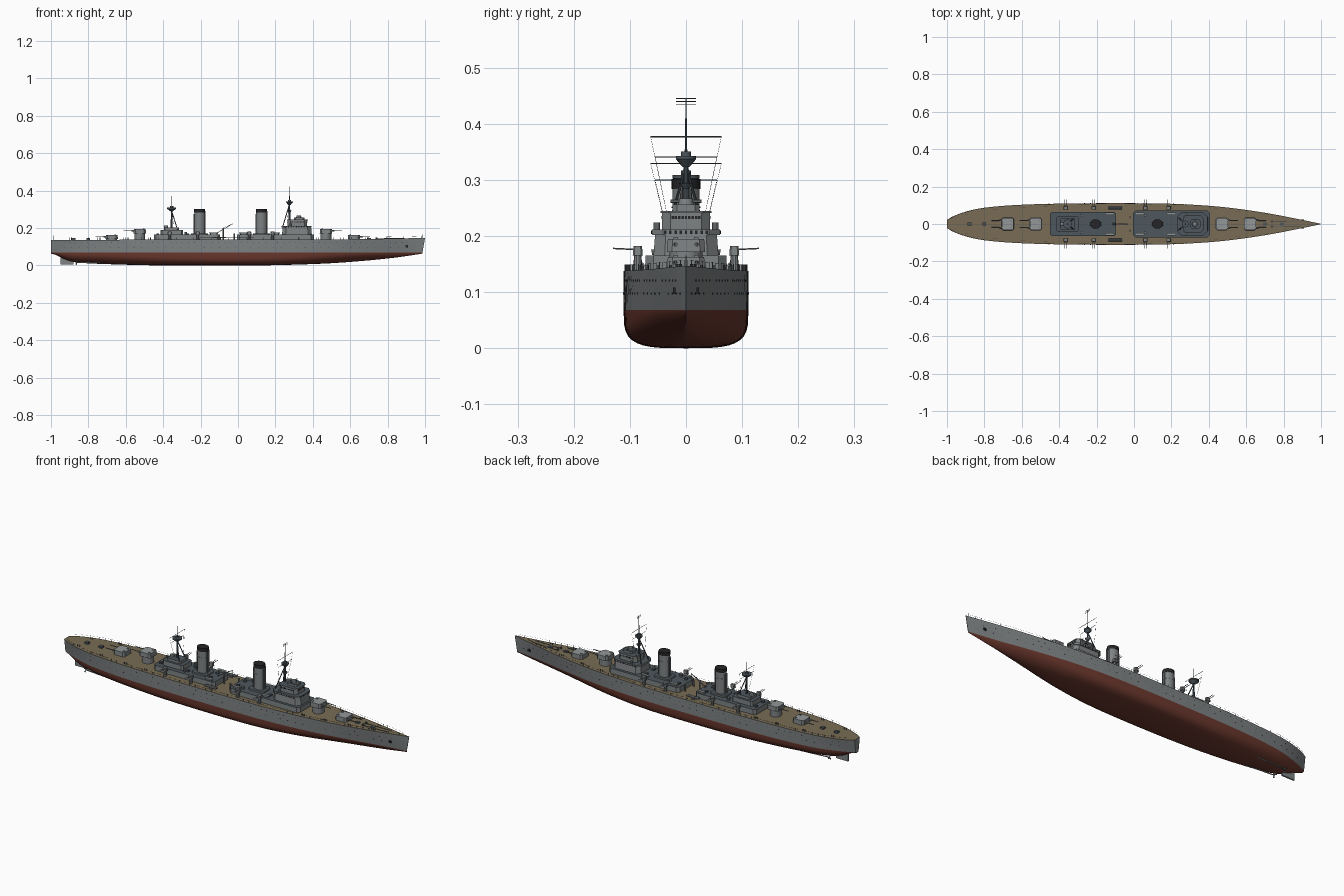
import bpy, bmesh, math
from mathutils import Vector, Matrix

if "Cube" in bpy.data.objects:
    bpy.data.objects.remove(bpy.data.objects["Cube"])

def material(name, r, g, b):
    m = bpy.data.materials.new(name)
    m.diffuse_color = (r, g, b, 1)
    m.use_nodes = True
    m.node_tree.nodes["Principled BSDF"].inputs["Base Color"].default_value = m.diffuse_color
    return m

GREY = material("hull_grey", 0.21, 0.225, 0.23)
LIGHT = material("light_grey", 0.29, 0.31, 0.31)
RED = material("antifouling_red", 0.15, 0.04, 0.027)
TEAK = material("teak_deck", 0.19, 0.15, 0.09)
STEEL = material("steel_deck", 0.075, 0.095, 0.11)
BLACK = material("black", 0.018, 0.018, 0.02)

def finish(bm, name, mats, rule=None):
    bmesh.ops.recalc_face_normals(bm, faces=bm.faces)
    if rule:
        for f in bm.faces:
            f.material_index = int(rule(f))
    me = bpy.data.meshes.new(name)
    bm.to_mesh(me)
    bm.free()
    for m in mats:
        me.materials.append(m)
    ob = bpy.data.objects.new(name, me)
    bpy.context.collection.objects.link(ob)
    return ob

def block(bm, x0, x1, w, z0, z1, c=0.0, t=1.0, yc=0.0):
    """Prism with half-width w, corner chamfer c and top taper t."""
    if c:
        o = [(x0 + c, -w), (x1 - c, -w), (x1, c - w), (x1, w - c),
             (x1 - c, w), (x0 + c, w), (x0, w - c), (x0, c - w)]
    else:
        o = [(x0, -w), (x1, -w), (x1, w), (x0, w)]
    xm = (x0 + x1) / 2
    lo = [bm.verts.new((x, y + yc, z0)) for x, y in o]
    hi = [bm.verts.new((xm + (x - xm) * t, y * t + yc, z1)) for x, y in o]
    bm.faces.new(lo[::-1])
    bm.faces.new(hi)
    for i in range(len(o)):
        j = (i + 1) % len(o)
        bm.faces.new((lo[i], lo[j], hi[j], hi[i]))

def rod(bm, p, q, r, r2=None, n=6, sx=1.0):
    p, q = Vector(p), Vector(q)
    mat = Matrix.Translation((p + q) / 2)
    if abs((q - p).normalized().z) < 0.9999:
        mat = mat @ (q - p).to_track_quat('Z', 'Y').to_matrix().to_4x4()
    bmesh.ops.create_cone(bm, cap_ends=True, segments=n, radius1=r, radius2=r if r2 is None else r2,
                          depth=(q - p).length, matrix=mat @ Matrix.Diagonal((sx, 1, 1, 1)))

def curve(keys):
    """Smooth interpolation through (x, value) keys."""
    n = len(keys)
    def slope(i):
        a, b = keys[max(i - 1, 0)], keys[min(i + 1, n - 1)]
        return (b[1] - a[1]) / (b[0] - a[0])
    def f(x):
        i = max(k for k in range(n - 1) if keys[k][0] <= x or k == 0)
        (xa, ya), (xb, yb) = keys[i], keys[i + 1]
        h = xb - xa
        t = (x - xa) / h
        return ((2*t**3 - 3*t*t + 1) * ya + (t**3 - 2*t*t + t) * h * slope(i)
                + (3*t*t - 2*t**3) * yb + (t**3 - t*t) * h * slope(i + 1))
    return f

up_rule = lambda f: f.normal.z > 0.9

# hull lines: deck half-width, waterline half-width, keel height, fullness, deck height
deck_w = curve([(-1, .022), (-.97, .04), (-.9, .066), (-.8, .087), (-.6, .103), (-.3, .11), (.1, .11),
                (.3, .104), (.5, .088), (.7, .06), (.85, .032), (1, .001)])
water_w = curve([(-1, .012), (-.97, .025), (-.9, .053), (-.8, .08), (-.6, .101), (-.3, .11), (.1, .11),
                 (.3, .102), (.5, .082), (.7, .049), (.85, .021), (1, .001)])
keel = curve([(-1, .063), (-.97, .055), (-.93, .034), (-.87, .017), (-.7, .007), (-.4, 0), (.1, 0),
              (.3, .004), (.5, .012), (.7, .027), (.85, .043), (1, .063)])
full = curve([(-1, 1.8), (-.6, 2.6), (-.2, 3.6), (.2, 3.4), (.6, 1.8), (1, 1.2)])
deck_z = curve([(-1, .137), (0, .138), (.6, .14), (1, .147)])
ZW = .068

bm = bmesh.new()
rings, N = [], 9
stations = [-1 + 2 * i / 80 for i in range(81)]
for x in stations:
    k, e = max(keel(x), 0), 2 / full(x)
    half = []
    for j in range(N + 1):
        a = math.pi / 2 * j / N
        half.append((water_w(x) * math.sin(a) ** e, ZW - (ZW - k) * max(math.cos(a), 0) ** e))
    half.append((deck_w(x), deck_z(x)))
    pts = [(-y, z) for y, z in half[:0:-1]] + half
    rake = max(x - .85, 0) / .15 * .014
    rings.append([bm.verts.new((x - rake * (1 - max(z - ZW, 0) / .079) * (1 if z < .14 else 0), y, z)) for y, z in pts])
M = len(rings[0])
for a, b in zip(rings, rings[1:]):
    for j in range(M):
        i = (j + 1) % M
        f = bm.faces.new((a[j], a[i], b[i], b[j]))
        f.material_index = 2 if j == M - 1 else 0 if j in (0, M - 2) else 1
bm.faces.new(rings[0])
bm.faces.new(rings[-1])
finish(bm, "hull", [GREY, RED, TEAK])

# rudder, shafts and propellers
bm = bmesh.new()
block(bm, -.95, -.88, .004, .004, .07)
for s in (1, -1):
    rod(bm, (-.7, s * .045, .012), (-.865, s * .036, .016), .003)
    for k in range(3):
        a = k * 2.094
        rod(bm, (-.862, s * .036, .016), (-.866, s * .036 + .012 * math.cos(a), .016 + .012 * math.sin(a)), .002, .004)
finish(bm, "rudder_and_propellers", [GREY])

# portholes and anchors
bm = bmesh.new()
for row, (z, n) in enumerate([(.121, 60), (.098, 46)]):
    for i in range(n):
        x = -.93 + 1.87 * i / (n - 1)
        if i % 6 == 5:
            continue
        t = (z - ZW) / (deck_z(x) - ZW)
        y = water_w(x) + (deck_w(x) - water_w(x)) * t
        for s in (1, -1):
            rod(bm, (x, s * (y - .002), z), (x, s * (y + .0007), z), .0018)
for s in (1, -1):
    block(bm, .895, .91, .0025, .097, .108, yc=s * .021)
finish(bm, "portholes_and_anchors", [BLACK])

# guard rails
bm = bmesh.new()
for s in (1, -1):
    prev = None
    for i in range(64):
        x = -.985 + 1.965 * i / 63
        y, z = s * max(deck_w(x) - .002, .001), deck_z(x)
        rod(bm, (x, y, z), (x, y, z + .011), .0006, n=4)
        if prev:
            rod(bm, prev, (x, y, z + .01), .0003, n=3)
        prev = (x, y, z + .01)
rod(bm, (.985, 0, .146), (.985, 0, .165), .0007)
rod(bm, (-.985, 0, .137), (-.985, 0, .16), .0007)
finish(bm, "guard_rails", [GREY])

# deckhouses with dark steel roofs
bm = bmesh.new()
block(bm, -.45, -.095, .065, .13, .165, .012)
block(bm, -.005, .405, .072, .13, .165, .014)
block(bm, -.415, -.295, .042, .165, .19, .008)
block(bm, -.395, -.315, .03, .19, .203, .006)
block(bm, -.25, -.16, .036, .165, .172, .01)
block(bm, .08, .17, .036, .165, .172, .01)
finish(bm, "deckhouses", [GREY, STEEL], up_rule)

# bridge tower
bm = bmesh.new()
block(bm, .235, .395, .058, .165, .202, .02, .95)
block(bm, .232, .392, .061, .202, .212, .02)
block(bm, .265, .37, .043, .212, .241, .015)
block(bm, .262, .373, .045, .241, .245, .015)
block(bm, .3, .355, .024, .245, .256, .008)
finish(bm, "bridge", [GREY, STEEL], up_rule)
bm = bmesh.new()
for x0, x1, w, z, c in [(.265, .37, .043, .233, .015), (.232, .392, .061, .207, .02)]:
    for i in range(9):
        x = x0 + c + .004 + (x1 - x0 - 2 * c - .008) * i / 8
        y = (w - c - .004) * (i / 4 - 1)
        block(bm, x1 - .001, x1 + .0008, .0022, z - .003, z + .003, yc=y)
        for s in (1, -1):
            block(bm, x - .0025, x + .0025, .001, z - .003, z + .003, yc=s * w)
finish(bm, "bridge_windows", [BLACK])

# directors
bm = bmesh.new()
rod(bm, (.325, 0, .256), (.325, 0, .267), .014, .012, 12)
rod(bm, (.325, -.028, .262), (.325, .028, .262), .003)
rod(bm, (-.385, 0, .203), (-.385, 0, .213), .011, .01, 12)
for s in (1, -1):
    rod(bm, (.28, s * .052, .212), (.28, s * .052, .224), .006, n=10)
    rod(bm, (.06, s * .045, .165), (.06, s * .045, .182), .007, n=10)
    rod(bm, (-.28, s * .045, .165), (-.28, s * .045, .18), .007, n=10)
finish(bm, "directors", [GREY])

# funnels
for name, x in (("aft_funnel", -.205), ("forward_funnel", .125)):
    bm = bmesh.new()
    rod(bm, (x, 0, .165), (x, 0, .284), .0245, n=32, sx=1.15)
    rod(bm, (x, 0, .284), (x, 0, .302), .0255, n=32, sx=1.15)
    rod(bm, (x, 0, .25), (x, 0, .253), .0255, n=32, sx=1.15)
    for s in (1, -1):
        rod(bm, (x + .03, s * .008, .165), (x + .03, s * .008, .29), .0025)
        rod(bm, (x - .03, s * .008, .165), (x - .03, s * .008, .275), .0025)
    finish(bm, name, [GREY, BLACK], lambda f: f.calc_center_median().z > .2835)

# main turrets
for name, x, d, z in [("turret_a", .62, 1, .138), ("turret_b", .47, 1, .17),
                      ("turret_x", -.525, -1, .17), ("turret_y", -.675, -1, .138)]:
    bm = bmesh.new()
    rod(bm, (x, 0, .13), (x, 0, z + .003), .029, n=24)
    block(bm, x - .033, x + .033, .034, z + .002, z + .025, .009, .95)
    for s in (1, -1):
        rod(bm, (x + d * .03, s * .019, z + .015), (x + d * .045, s * .019, z + .015), .004, n=10)
        rod(bm, (x + d * .03, s * .019, z + .015), (x + d * .086, s * .019, z + .016), .0026, .0018, 10)
        block(bm, x - d * .02 - .004, x - d * .02 + .004, .004, z + .025, z + .028, yc=s * .018)
    finish(bm, name, [GREY, LIGHT], lambda f: f.normal.z > .9 and f.calc_area() > .0005)

# secondary guns and torpedo tubes
bm = bmesh.new()
for s in (1, -1):
    for x in (-.365, -.215, .06, .185):
        rod(bm, (x, s * .086, .136), (x, s * .086, .17), .009, .006, 10)
        block(bm, x - .012, x + .012, .009, .165, .182, .003, .85, s * .086)
        for dx in (-.005, .005):
            rod(bm, (x + dx, s * .09, .176), (x + dx, s * .13, .178), .0013)
    rod(bm, (-.1, s * .084, .136), (-.1, s * .084, .147), .009, n=10)
    for dy in (-.006, 0, .006):
        rod(bm, (-.135, s * .084 + dy, .15), (-.065, s * .084 + dy, .15), .003, n=8)
finish(bm, "secondary_guns_and_tubes", [GREY])

# masts: tripod, tops, yards and rigging
bm = bmesh.new()
def mast(x, base, top, z_top, r_top, yards, back):
    rod(bm, (x, 0, base), (x, 0, z_top), .005, .004, 8)
    rod(bm, (x, 0, z_top), (x, 0, top), .0025, .001, 6)
    for s in (1, -1):
        rod(bm, (x + back, s * .032, base - .02), (x, 0, z_top - .01), .0025)
    rod(bm, (x, 0, z_top - .014), (x, 0, z_top), .006, r_top, 16)
    rod(bm, (x, 0, z_top), (x, 0, z_top + .006), r_top, n=16)
    rod(bm, (x, 0, z_top + .006), (x, 0, z_top + .014), .009, n=12)
    for z, w in yards:
        rod(bm, (x, -w, z), (x, w, z), .0009)
        for s in (1, -1):
            rod(bm, (x, s * w, z), (x + back / 3, s * .032, base), .0003, n=3)
mast(.275, .23, .43, .337, .018, [(.377, .063), (.341, .055)], -.035)
mast(-.355, .2, .37, .303, .024, [(.329, .063), (.3, .055)], .035)
for z in (.435, .44, .445):
    rod(bm, (.275, -.018, z), (.275, .018, z), .0007)
rod(bm, (.275, 0, .425), (.275, 0, .446), .001)
rod(bm, (.275, 0, .285), (.275, 0, .295), .006, .013, 12)
finish(bm, "masts", [STEEL])

# boat crane amidships
bm = bmesh.new()
rod(bm, (-.08, 0, .138), (-.08, 0, .2), .004, n=8)
for s in (1, -1):
    rod(bm, (-.115, s * .004, .172), (-.03, 0, .222), .0015)
    rod(bm, (-.02, s * .035, .138), (-.02, s * .035, .17), .004, .005, 8)
rod(bm, (-.08, 0, .2), (-.03, 0, .222), .0006)
rod(bm, (-.03, 0, .222), (-.03, 0, .18), .0006)
finish(bm, "boat_crane", [GREY])

# ship's boats on the deckhouses
bm = bmesh.new()
for s in (1, -1):
    for x in (-.13, .03, .2):
        block(bm, x - .025, x + .025, .007, .176, .166, .006, .75, s * .055)
finish(bm, "boats", [LIGHT])

# deck fittings: capstans, chains, hatches, bollards, vents
bm = bmesh.new()
for s in (1, -1):
    rod(bm, (.74, s * .013, .138), (.74, s * .013, .15), .005, .006, 10)
    rod(bm, (.74, s * .013, .143), (.89, s * .011, .1455), .0015)
    for x in (-.9, -.75, -.6, -.48, .43, .55, .68, .8):
        for dx in (0, .012):
            rod(bm, (x + dx, s * (deck_w(x) - .014), .137), (x + dx, s * (deck_w(x) - .014), .148), .002)
    for x in (-.43, -.27, -.14, .02, .21):
        block(bm, x - .007, x + .007, .007, .165, .172, yc=s * .03)
for x in (-.88, -.8, .7, .79):
    block(bm, x - .01, x + .01, .009, .136, .146)
finish(bm, "deck_fittings", [STEEL])

# smooth shading with sharp edges kept
for ob in bpy.data.objects:
    ob.select_set(True)
bpy.context.view_layer.objects.active = bpy.data.objects["hull"]
bpy.ops.object.shade_smooth_by_angle(angle=math.radians(35))
